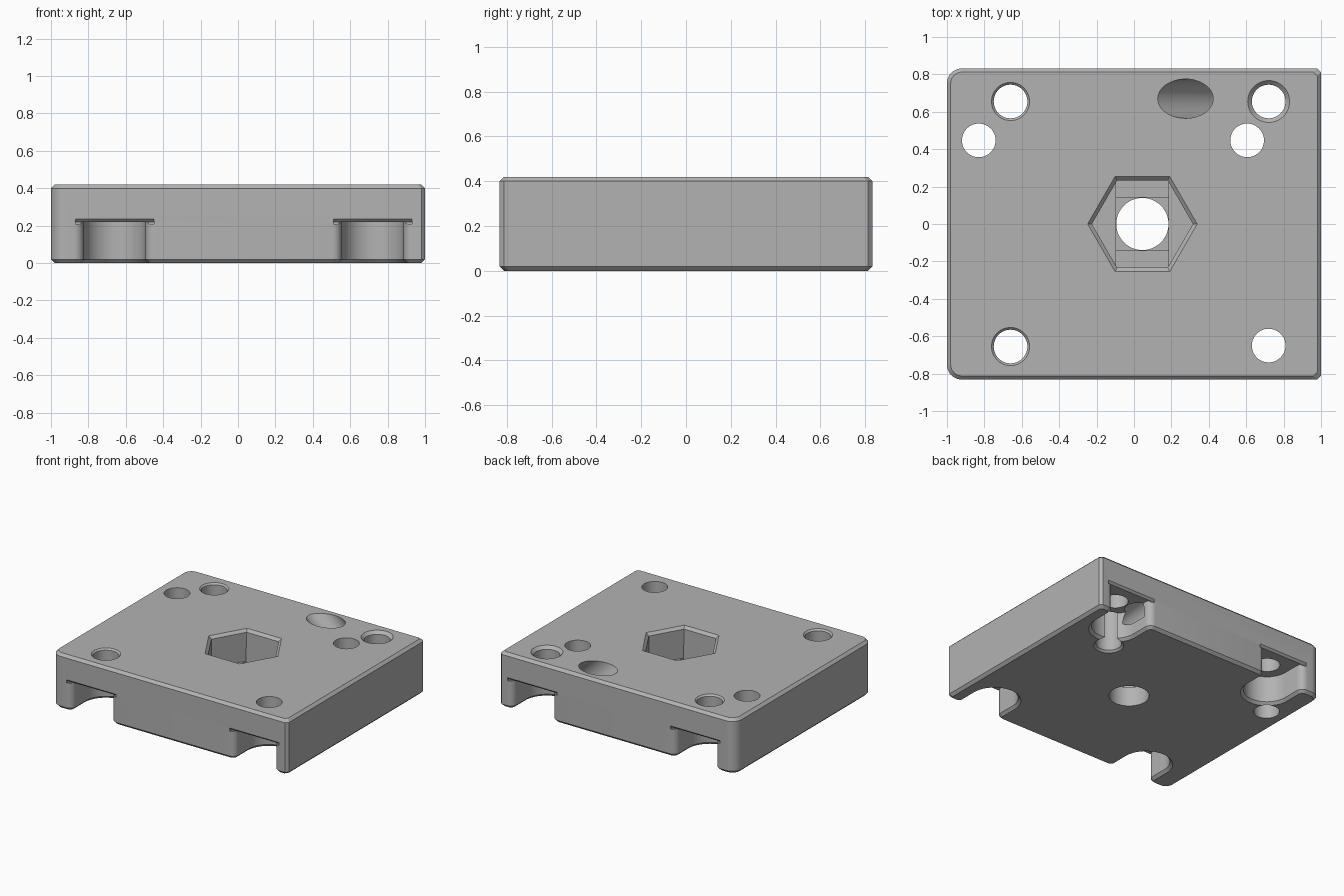
import bpy, bmesh
from math import sin, cos, pi, radians
from mathutils import Matrix

if "Cube" in bpy.data.objects:
    bpy.data.objects.remove(bpy.data.objects["Cube"])

HX, HY, H, CH = 1.0, 0.832, 0.42, 0.02
grey = bpy.data.materials.new("plain_grey")
grey.use_nodes = True
colour = (0.45, 0.45, 0.45, 1)
grey.diffuse_color = colour
grey.node_tree.nodes["Principled BSDF"].inputs["Base Color"].default_value = colour


def arc(cx, cy, r, a0, a1, n):
    step = radians(a1 - a0) / n
    return [(cx + r * cos(radians(a0) + step * i), cy + r * sin(radians(a0) + step * i))
            for i in range(n + 1)]


def loft(name, levels, matrix=None):
    """Closed solid through matching outlines given as (z, points)."""
    bm = bmesh.new()
    rings = [[bm.verts.new((x, y, z)) for x, y in pts] for z, pts in levels]
    n = len(rings[0])
    for low, high in zip(rings, rings[1:]):
        for i in range(n):
            j = (i + 1) % n
            bm.faces.new((low[i], low[j], high[j], high[i]))
    bm.faces.new(rings[0][::-1])
    bm.faces.new(rings[-1])
    if matrix:
        bm.transform(matrix)
    bmesh.ops.recalc_face_normals(bm, faces=bm.faces)
    mesh = bpy.data.meshes.new(name)
    bm.to_mesh(mesh)
    bm.free()
    mesh.materials.append(grey)
    obj = bpy.data.objects.new(name, mesh)
    bpy.context.collection.objects.link(obj)
    return obj


def ring(x, y, r, n=48):
    return arc(x, y, r, 0, 360, n)[:-1]


def box(x, hx, hy):
    return [(x - hx, -hy), (x + hx, -hy), (x + hx, hy), (x - hx, hy)]


# Plate outline: rounded corners on the right side, clipped corners on the left
def plate_outline(d):
    r, x, y, c = 0.08, HX - d, HY - d, CH
    return ([(x - c, -y), (x, -y + c), (x, y - c), (x - c, y)]
            + arc(-HX + r, HY - r, r - d, 90, 180, 10)
            + arc(-HX + r, -HY + r, r - d, 180, 270, 10))


plate = loft("mounting_plate", [(0, plate_outline(CH)), (CH, plate_outline(0)),
                                (H - CH, plate_outline(0)), (H, plate_outline(CH))])


# Screw head pocket outline: round end, straight sides, rounded mouth
def pocket_outline(x, side, d):
    w, f = 0.165, 0.05
    m, y = w + f, HY - f
    pts = ([(m, 1), *arc(m, y, f - d, 90, 180, 8)]
           + arc(0, 0.655, w + d, 0, -180, 32)
           + [*arc(-m, y, f - d, 0, 90, 8), (-m, 1)])
    return [(x + px, side * py) for px, py in pts]


cutters = []
for x in (-0.66, 0.72):
    for side in (-1, 1):
        cutters.append(loft("pocket_cutter", [
            (-CH, pocket_outline(x, side, 2 * CH)), (CH, pocket_outline(x, side, 0)),
            (0.22, pocket_outline(x, side, 0))]))
        # bevel on the upper edge of the pocket mouth
        wedge = [(0.2, 0.21), (0.2, 0.22), (0.225, 0.26), (0.225, 0.21)]
        ys = (HY - 0.015, HY - 0.015, HY + 0.025, HY + 0.025)
        cutters.append(loft("mouth_bevel_cutter", [
            (s * 1.0, [(y, z) for y, (_, z) in zip(ys, wedge)]) for s in (-0.21, 0.21)],
            Matrix(((0, 0, 1, x), (side, 0, 0, 0), (0, 1, 0, 0), (0, 0, 0, 1)))))

# Through holes: x, y, extra rim radius at the top, extra at the bottom
for x, y, top, low in [(-0.66, 0.655, 0.012, 0), (0.72, 0.655, 0.022, 0),
                       (-0.66, -0.655, 0.012, 0), (0.72, -0.65, 0, 0),
                       (-0.83, 0.447, 0, 0), (0.605, 0.447, 0, 0.015)]:
    r = 0.09
    levels = [(-0.1, ring(x, y, r)), (H + 0.1, ring(x, y, r))]
    if low:
        levels[:1] = [(-low, ring(x, y, r + 2 * low)), (low, ring(x, y, r))]
    if top:
        levels[-1:] = [(H - top, ring(x, y, r)), (H + top, ring(x, y, r + 2 * top))]
    cutters.append(loft("screw_hole_cutter", levels))

# Central nut trap: bevelled hexagon, two bridging steps, round bore
cx, R, floor = 0.045, 0.27, 0.18
cutters.append(loft("nut_trap_cutter", [
    (floor, ring(cx, 0, R, 6)), (H - CH, ring(cx, 0, R, 6)),
    (H + CH, ring(cx, 0, R + 2 * CH + 0.006, 6))]))
cutters.append(loft("bridge_slot_cutter", [(floor - 0.015, box(cx, 0.14, R * cos(pi / 6))),
                                           (floor + 0.1, box(cx, 0.14, R * cos(pi / 6)))]))
cutters.append(loft("bridge_square_cutter", [(floor - 0.03, box(cx, 0.14, 0.141)),
                                             (floor + 0.09, box(cx, 0.14, 0.141))]))
cutters.append(loft("bore_cutter", [(-0.1, ring(cx, 0, 0.1395)), (floor + 0.08, ring(cx, 0, 0.1395))]))

# Slanted access hole from the top face into a back pocket
cutters.append(loft("slanted_hole_cutter", [(-0.42, ring(0, 0, 0.105)), (0.4, ring(0, 0, 0.105))],
                    Matrix.Translation((0.275, 0.67, H)) @ Matrix.Rotation(radians(-45), 4, "Y")))

# Cut everything out of the plate, then drop the cutters
bpy.ops.object.select_all(action="DESELECT")
plate.select_set(True)
bpy.context.view_layer.objects.active = plate
for c in cutters:
    c.hide_render = True
    mod = plate.modifiers.new("cut", "BOOLEAN")
    mod.operation, mod.solver, mod.object = "DIFFERENCE", "EXACT", c
    bpy.ops.object.modifier_apply(modifier=mod.name)
for c in cutters:
    bpy.data.objects.remove(c)

bpy.ops.object.shade_smooth_by_angle(angle=radians(25))
